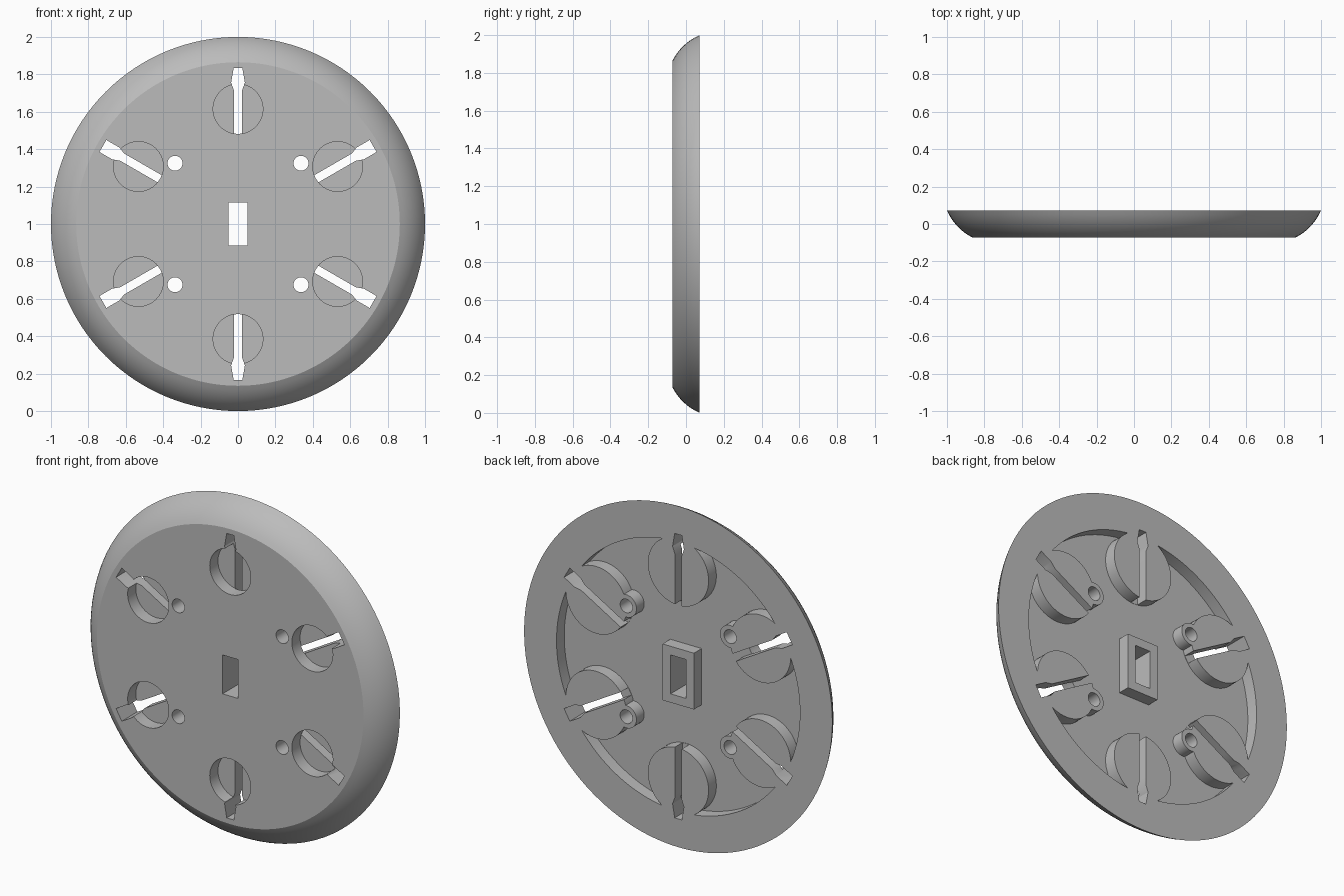
import bpy, bmesh
from math import sin, cos, pi, radians

if "Cube" in bpy.data.objects:
    bpy.data.objects.remove(bpy.data.objects["Cube"], do_unlink=True)

BACK, FRONT, FLOOR = 0.072, -0.072, 0.0
PITCH = 0.615          # distance of the pockets from the centre

grey = bpy.data.materials.new("plain grey")
grey.use_nodes = True
grey.diffuse_color = (0.5, 0.5, 0.5, 1)
grey.node_tree.nodes["Principled BSDF"].inputs["Base Color"].default_value = (0.5, 0.5, 0.5, 1)


def loft(name, loops):
    """Closed solid through a list of equal-length point loops."""
    bm = bmesh.new()
    rings = [[bm.verts.new(p) for p in loop] for loop in loops]
    n = len(rings[0])
    for a, b in zip(rings, rings[1:]):
        for i in range(n):
            bm.faces.new((a[i], a[(i + 1) % n], b[(i + 1) % n], b[i]))
    bm.faces.new(rings[0])
    bm.faces.new(rings[-1])
    bmesh.ops.recalc_face_normals(bm, faces=bm.faces)
    mesh = bpy.data.meshes.new(name)
    bm.to_mesh(mesh)
    bm.free()
    mesh.materials.append(grey)
    ob = bpy.data.objects.new(name, mesh)
    bpy.context.collection.objects.link(ob)
    return ob


def circle(r, x=0, z=0, n=48):
    return [(x + r * cos(2 * pi * i / n), z + r * sin(2 * pi * i / n)) for i in range(n)]


def rect(w, h):
    return [(-w, -h), (w, -h), (w, h), (-w, h)]


def prism(name, outline, y0, y1):
    return loft(name, [[(x, y, z + 1) for x, z in outline] for y in (y0, y1)])


def turned(outline, angle):
    """Rotate a (sideways, outward) outline so outward points along angle."""
    c, s = cos(angle), sin(angle)
    return [(r * c - t * s, r * s + t * c) for t, r in outline]


def cut(target, tool):
    mod = target.modifiers.new("cut", "BOOLEAN")
    mod.operation, mod.solver, mod.object = "DIFFERENCE", "EXACT", tool
    bpy.context.view_layer.objects.active = target
    bpy.ops.object.modifier_apply(modifier=mod.name)
    bpy.data.objects.remove(tool, do_unlink=True)


# Disc with a rounded outer edge
mid_r, mid_y, bulge = 0.9325, 0.0, 0.017
profile = []
for i in range(9):
    t = i / 8
    out = bulge * 4 * t * (1 - t)
    profile.append((0.865 + 0.135 * t + 0.73 * out, FRONT + (BACK - FRONT) * t - 0.68 * out))
disc = loft("wheel_disc", [[(x, y, z + 1) for x, z in circle(r, n=128)] for r, y in profile])

angles = [radians(30 + 60 * i) for i in range(6)]
posts = [(sx * 0.337, sz * 0.325) for sx in (-1, 1) for sz in (-1, 1)]

# Back recess, leaving bosses, posts and the hub standing
recess = prism("recess_cutter", circle(0.79, n=128), FLOOR, 0.2)
for a in angles:
    cut(recess, prism("boss", circle(0.197, PITCH * cos(a), PITCH * sin(a), 64), -0.3, 0.3))
for x, z in posts:
    cut(recess, prism("post", circle(0.066, x, z, 32), -0.31, 0.31))
cut(recess, prism("hub", rect(0.102, 0.165), -0.32, 0.32))
cut(disc, recess)

# Round front pockets and the keyhole slots through them
for a in angles:
    cut(disc, prism("pocket", circle(0.133, PITCH * cos(a), PITCH * sin(a), 64), -0.2, 0.004))
    upright = abs(cos(a)) < 0.1
    tip = 0.023 if upright else 0.037
    half = [(0.022, 0.64), (0.022, 0.715), (0.037, 0.755), (tip, 0.834)]
    keyhole = half + [(-t, r) for t, r in reversed(half)]
    cut(disc, prism("slot_end", turned(keyhole, a), -0.25, 0.25))
    inner = [(0.022, 0.4), (0.022, 0.66), (-0.022, 0.66), (-0.022, 0.4)]
    cut(disc, prism("slot", turned(inner, a), 0.002, 0.23))

# Post holes and hub opening
for x, z in posts:
    cut(disc, prism("post_hole", circle(0.04, x, z, 32), -0.3, 0.3))
cut(disc, prism("hub_hole", rect(0.05, 0.114), -0.3, 0.3))

# Smooth shading with sharp edges kept
for ob in bpy.context.selected_objects:
    ob.select_set(False)
disc.select_set(True)
bpy.context.view_layer.objects.active = disc
bpy.ops.object.shade_smooth_by_angle(angle=radians(30))
